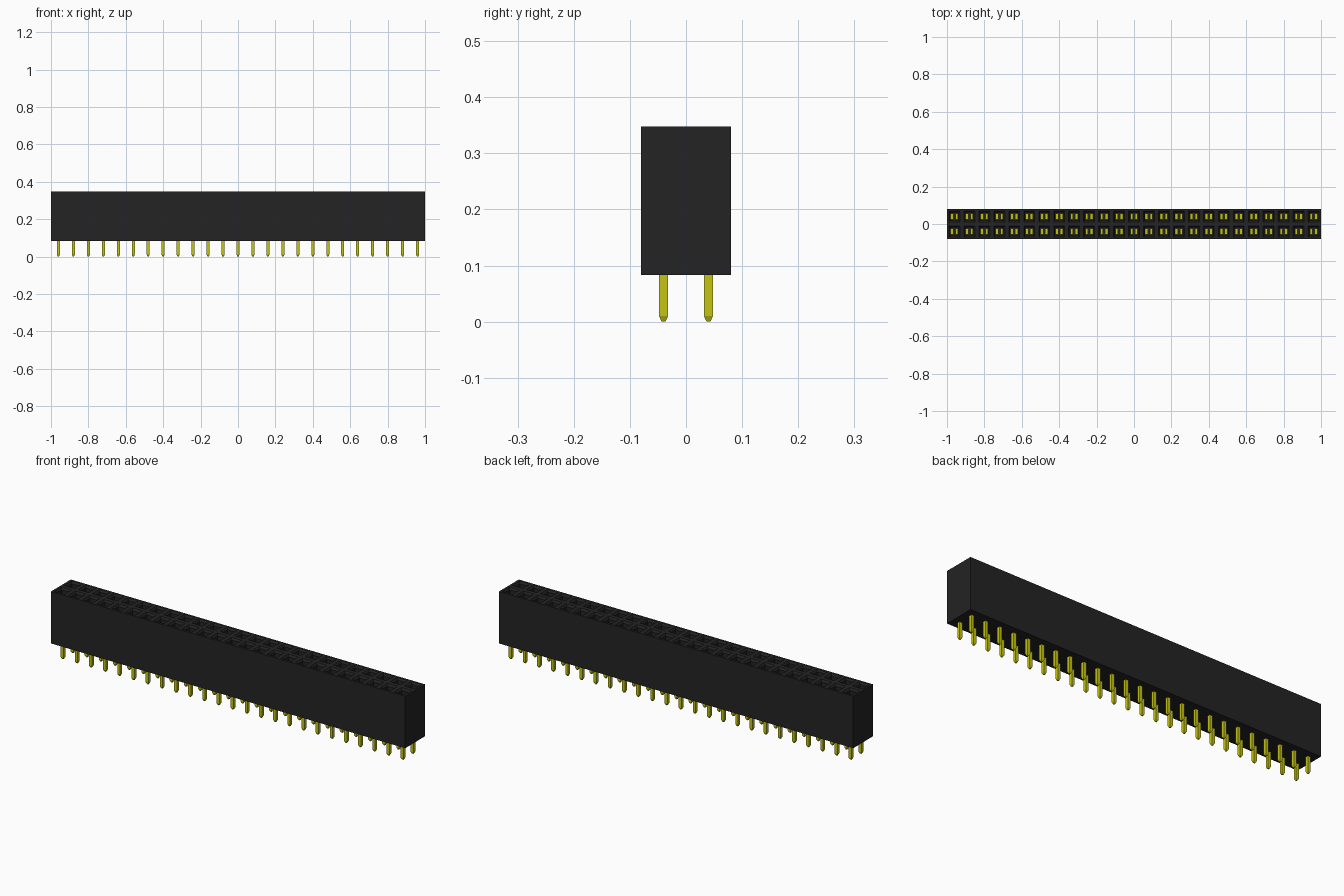
import bpy, bmesh
from mathutils import Matrix, Vector

cube = bpy.data.objects.get("Cube")
if cube:
    bpy.data.objects.remove(cube, do_unlink=True)

PITCH = 0.08
COLS, ROWS = 25, 2
Z_BOTTOM, Z_TOP = 0.083, 0.348
Z_FLOOR = 0.14          # bottom of each socket pocket


def material(name, rgb):
    m = bpy.data.materials.new(name)
    m.use_nodes = True
    m.diffuse_color = (*rgb, 1)
    bsdf = next(n for n in m.node_tree.nodes if n.type == 'BSDF_PRINCIPLED')
    bsdf.inputs["Base Color"].default_value = (*rgb, 1)
    return m


black = material("black plastic", (0.017, 0.017, 0.017))
gold = material("yellow gold", (0.55, 0.55, 0.007))


def to_mesh(bm, name, mat):
    bmesh.ops.recalc_face_normals(bm, faces=bm.faces[:])
    me = bpy.data.meshes.new(name)
    bm.to_mesh(me)
    bm.free()
    me.materials.append(mat)
    return me


def add_object(name, me, loc=(0, 0, 0)):
    ob = bpy.data.objects.new(name, me)
    ob.location = loc
    bpy.context.scene.collection.objects.link(ob)
    return ob


def add_box(bm, size, center):
    mat = Matrix.Translation(center) @ Matrix.Diagonal((*size, 1))
    return bmesh.ops.create_cube(bm, size=1, matrix=mat)["verts"]


# Housing: one box whose top is split into cells
bm = bmesh.new()
add_box(bm, (COLS * PITCH, ROWS * PITCH, Z_TOP - Z_BOTTOM),
        (0, 0, (Z_TOP + Z_BOTTOM) / 2))
cuts = [((i - COLS / 2) * PITCH, 0, 0) for i in range(1, COLS)]
for co, no in [(c, (1, 0, 0)) for c in cuts] + [((0, 0, 0), (0, 1, 0))]:
    bmesh.ops.bisect_plane(bm, geom=bm.verts[:] + bm.edges[:] + bm.faces[:],
                           plane_co=co, plane_no=no)
bm.normal_update()
cells = [f for f in bm.faces if f.normal.z > 0.9]


# Sockets: rim, sloped lead-in, straight pocket
def inset_and_drop(width, drop):
    bmesh.ops.inset_individual(bm, faces=cells, thickness=width,
                               use_even_offset=True)
    verts = list({v for f in cells for v in f.verts})
    bmesh.ops.translate(bm, verts=verts, vec=Vector((0, 0, -drop)))


inset_and_drop(0.011, 0.0)
inset_and_drop(0.007, 0.010)
pocket = bmesh.ops.extrude_discrete_faces(bm, faces=cells)["faces"]
floor_verts = list({v for f in pocket for v in f.verts})
bmesh.ops.translate(bm, verts=floor_verts,
                    vec=Vector((0, 0, Z_FLOOR - Z_TOP + 0.010)))
add_object("housing", to_mesh(bm, "housing", black))

# Solder pin with a tapered tip
bm = bmesh.new()
TIP, W = 0.01, 0.016
top = Z_BOTTOM + 0.02
verts = add_box(bm, (W, W, top - TIP), (0, 0, (top + TIP) / 2))
bm.normal_update()
end = min(bm.faces, key=lambda f: f.calc_center_median().z)
ext = bmesh.ops.extrude_face_region(bm, geom=[end])["geom"]
bmesh.ops.delete(bm, geom=[end], context='FACES_ONLY')
for v in ext:
    if isinstance(v, bmesh.types.BMVert):
        v.co = Vector((v.co.x * 0.45, v.co.y * 0.45, 0))
pin_mesh = to_mesh(bm, "pin", gold)

# Spring contact: two leaves standing in the pocket
bm = bmesh.new()
leaf_top = Z_TOP - 0.03
for s in (-1, 1):
    add_box(bm, (0.015, 0.034, leaf_top - Z_FLOOR),
            (s * 0.0125, 0, (leaf_top + Z_FLOOR) / 2))
contact_mesh = to_mesh(bm, "contact", gold)

for r in range(ROWS):
    for c in range(COLS):
        loc = ((c - (COLS - 1) / 2) * PITCH, (r - (ROWS - 1) / 2) * PITCH, 0)
        add_object(f"pin_{r + 1}_{c + 1}", pin_mesh, loc)
        add_object(f"contact_{r + 1}_{c + 1}", contact_mesh, loc)
